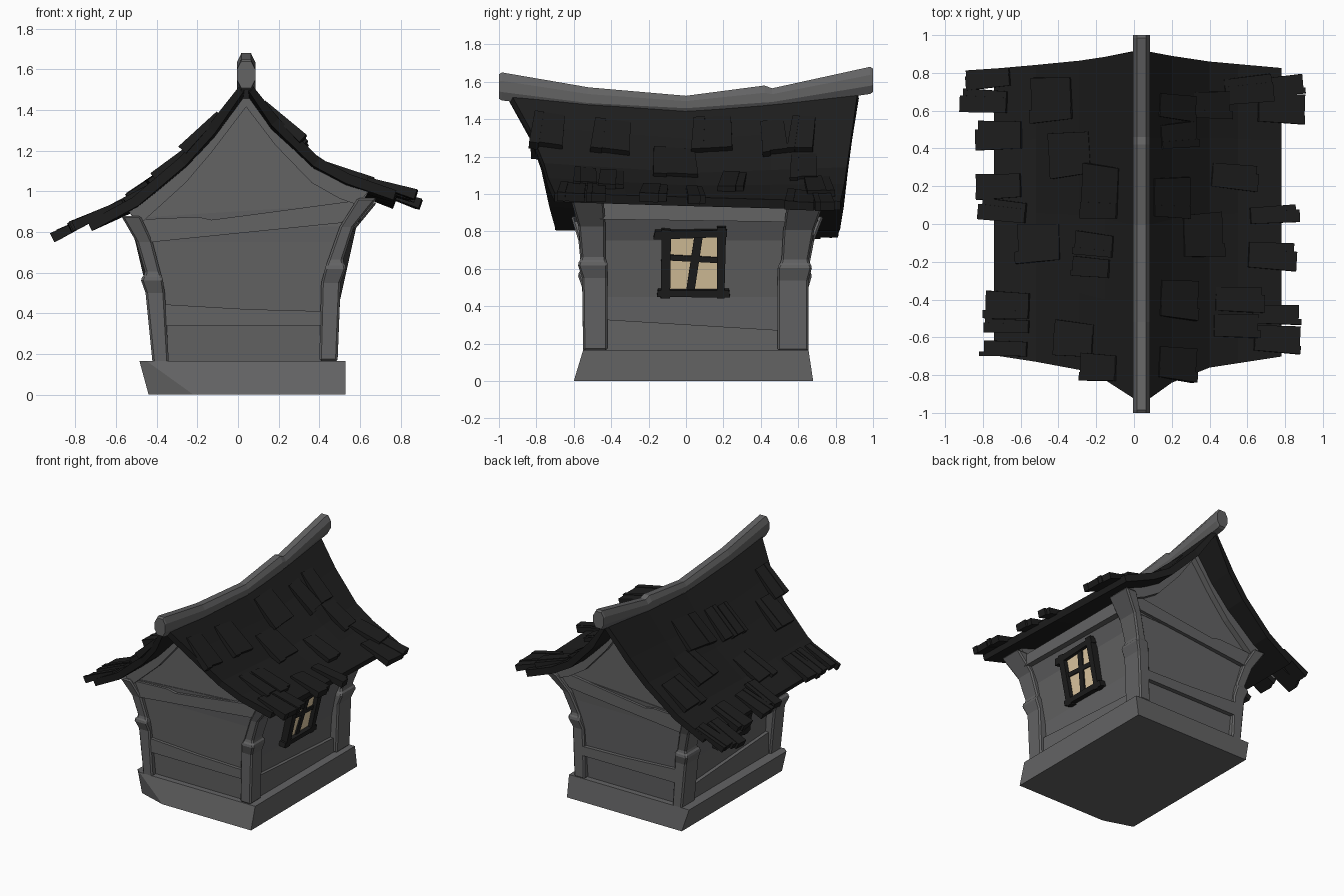
import bpy, bmesh, math, random
from mathutils import Vector

if "Cube" in bpy.data.objects:
    bpy.data.objects.remove(bpy.data.objects["Cube"])

random.seed(4)


def material(name, rgb):
    m = bpy.data.materials.new(name)
    m.diffuse_color = (*rgb, 1)
    m.use_nodes = True
    m.node_tree.nodes["Principled BSDF"].inputs["Base Color"].default_value = m.diffuse_color
    return m


GREY = material("weathered grey", (0.125, 0.125, 0.127))
DARK = material("charcoal roof", (0.0125, 0.0125, 0.0125))
TAN = material("window glow", (0.76, 0.6, 0.37))


def build(name, solids, mat, bevel=0):
    """One object from solids; each solid is a list of equal-length rings, capped at both ends."""
    bm = bmesh.new()
    for rings in solids:
        vs = [[bm.verts.new(p) for p in r] for r in rings]
        n = len(vs[0])
        for a, b in zip(vs, vs[1:]):
            for i in range(n):
                bm.faces.new((a[i], a[(i + 1) % n], b[(i + 1) % n], b[i]))
        bm.faces.new(vs[0][::-1])
        bm.faces.new(vs[-1])
    bmesh.ops.recalc_face_normals(bm, faces=bm.faces)
    me = bpy.data.meshes.new(name)
    bm.to_mesh(me)
    bm.free()
    me.materials.append(mat)
    ob = bpy.data.objects.new(name, me)
    bpy.context.collection.objects.link(ob)
    if bevel:
        mod = ob.modifiers.new("bevel", 'BEVEL')
        mod.width, mod.segments = bevel, 1
    return ob


def slab_y(pts, a, b):      # outline in x,z pushed along y
    return [[(x, d, z) for x, z in pts] for d in (a, b)]


def slab_x(pts, a, b):      # outline in y,z pushed along x
    return [[(d, y, z) for y, z in pts] for d in (a, b)]


def lerp(table, x):
    """Piecewise linear lookup, extrapolated past the ends."""
    i = 0
    while i < len(table) - 2 and x > table[i + 1][0]:
        i += 1
    (x0, y0), (x1, y1) = table[i], table[i + 1]
    return y0 + (y1 - y0) * (x - x0) / (x1 - x0)


# ---- roof surface: lopsided curved profile, sagging ridge
RIDGE = 0.04
PROFILE = [(-0.74, 0.85), (-0.52, 0.97), (-0.29, 1.165), (-0.15, 1.32), (RIDGE, 1.56),
           (0.2, 1.36), (0.4, 1.165), (0.55, 1.085), (0.78, 1.005)]
FRONT = [(0, -0.95), (0.16, -0.84), (0.36, -0.76), (0.75, -0.70)]
BACK = [(0, 0.92), (0.16, 0.89), (0.36, 0.86), (0.75, 0.825)]


def roof_z(x, y):
    d = abs(x - RIDGE)
    f, b = lerp(FRONT, d), lerp(BACK, d)
    t = min(1, max(0, (y - f) / (b - f)))
    w = max(0, 1 - d / 0.75)
    z = lerp(PROFILE, x) - 0.08 * w * (1 - abs(2 * t - 1))
    return z - (0.045 * t * (1 - w) if x > RIDGE else 0)


bm = bmesh.new()
cols = []
for x, _ in PROFILE:
    d = abs(x - RIDGE)
    f, b = lerp(FRONT, d), lerp(BACK, d)
    ys = [f + (b - f) * k / 4 for k in range(5)]
    cols.append([bm.verts.new((x, y, roof_z(x, y))) for y in ys])
for a, b in zip(cols, cols[1:]):
    for j in range(4):
        bm.faces.new((a[j], b[j], b[j + 1], a[j + 1]))
me = bpy.data.meshes.new("roof")
bm.to_mesh(me)
bm.free()
me.materials.append(DARK)
roof = bpy.data.objects.new("roof", me)
bpy.context.collection.objects.link(roof)
mod = roof.modifiers.new("thickness", 'SOLIDIFY')
mod.thickness, mod.offset = 0.05, -1

# ---- shingles: (x, y, width) on the two slopes, each a pair of uneven boards
LEFT = [(-0.43, 0.66, 0.23), (-0.33, 0.37, 0.23), (-0.17, 0.17, 0.28), (-0.5, -0.1, 0.2),
        (-0.2, -0.11, 0.12), (-0.22, -0.23, 0.1), (-0.31, -0.61, 0.18), (-0.18, -0.76, 0.14),
        (-0.77, 0.77, 0.1), (-0.785, 0.65, 0.12), (-0.71, 0.47, 0.15), (-0.715, 0.2, 0.13),
        (-0.69, 0.07, 0.11), (-0.67, -0.43, 0.14), (-0.67, -0.54, 0.07), (-0.68, -0.66, 0.08)]
RIGHT = [(0.22, 0.62, 0.13), (0.23, 0.47, 0.13), (0.4, 0.63, 0.14), (0.6, 0.71, 0.14),
         (0.53, 0.25, 0.13), (0.36, -0.06, 0.23), (0.19, 0.14, 0.21), (0.23, -0.4, 0.2),
         (0.55, -0.4, 0.13), (0.54, -0.54, 0.12), (0.22, -0.74, 0.17), (0.77, 0.73, 0.1),
         (0.78, 0.61, 0.15), (0.74, 0.05, 0.09), (0.73, -0.17, 0.14), (0.75, -0.48, 0.1),
         (0.76, -0.61, 0.14)]


def shingle(x, y, w, side):
    e = 0.06
    slope = (roof_z(x + side * e, y) - roof_z(x - side * e, y)) / (2 * e)
    down = Vector((side, 0, slope * 0.92)).normalized()
    across = Vector((0, 1, (roof_z(x, y + e) - roof_z(x, y - e)) / (2 * e))).normalized()
    yaw = random.uniform(-0.1, 0.1)
    down, across = down + across * yaw, across - down * yaw
    up = down.cross(across) * side
    out = []
    split = random.choice((-0.2, 0.2)) * w
    for lo, hi, end, lift in ((-w / 2, split, 0.13, 0.03), (split, w / 2, 0.12, 0.026)):
        end += random.uniform(-0.01, 0.01)
        c = Vector((x, y, roof_z(x, y)))
        out.append([[c + down * s + across * a * (1.05 if s > 0 else 0.95) + up * h
                     for s, h in ((-0.13, -0.005), (end, -0.015), (end, lift + 0.005), (-0.13, lift - 0.01))]
                    for a in (lo, hi)])
    return out


build("roof_shingles", [s for row, side in ((LEFT, -1), (RIGHT, 1))
                        for p in row for s in shingle(*p, side)], DARK)

# ---- ridge beam: faceted section following the sag (y, bottom, top)
rings = []
for y, b, t in [(-1, 1.51, 1.64), (-0.985, 1.5, 1.65), (-0.52, 1.45, 1.57), (0, 1.43, 1.525),
                (0.42, 1.45, 1.58), (0.46, 1.46, 1.565), (0.985, 1.535, 1.68), (1, 1.545, 1.67)]:
    h = (t - b) * 0.3
    rings.append([(RIDGE + u, y, z) for u, z in ((-0.024, t), (0.024, t), (0.045, t - h),
                 (0.045, b + h), (0.024, b), (-0.024, b), (-0.045, b + h), (-0.045, t - h))])
build("ridge_beam", [rings], GREY)

# ---- plinth with chipped front left corner
low = [(-0.44, -0.53), (-0.22, -0.6), (0.53, -0.6), (0.53, 0.68), (-0.44, 0.68)]
top = [(-0.485, -0.52), (-0.45, -0.55), (0.53, -0.55), (0.53, 0.655), (-0.485, 0.655)]
build("plinth", [[[(x, y, 0) for x, y in low], [(x, y, 0.165) for x, y in top]]], GREY)

# ---- flared wall body
WALL_R = [(0.15, 0.43), (0.45, 0.45), (0.75, 0.51), (0.94, 0.6)]
WALL_L = [(0.15, -0.37), (0.45, -0.385), (0.75, -0.445), (0.87, -0.5)]
rings = []
for (zr, xr), (zl, xl), k in zip(WALL_R, WALL_L, (0, 0.35, 0.7, 1)):
    f, b = -0.505 - 0.05 * k, 0.61 + 0.055 * k
    rings.append([(xl, f, zl), (xr, f, zr), (xr, b, zr), (xl, b, zl)])
build("walls", [rings], GREY)

# ---- gables, rake trims and cross boards on both ends
for end, face, depth in (("front", -0.55, 1), ("back", 0.66, -1)):
    xs = [-0.55, -0.52, -0.29, -0.15, RIDGE, 0.2, 0.4, 0.55, 0.65]
    edge = [(x, roof_z(x, face) - 0.03) for x in xs]
    build(end + "_gable", [slab_y(edge + [(0.55, 0.83), (-0.47, 0.8)], face, face + 0.1 * depth)], GREY)
    trim = edge + [(x * 0.9 + 0.004, z - 0.08) for x, z in reversed(edge)]
    build(end + "_rake_trim", [slab_y(trim, face - 0.045 * depth, face + 0.05 * depth)], GREY)
    board = [(-0.43, 0.75), (0.51, 0.845), (0.62, 0.96), (0.1, 0.89), (-0.13, 0.86), (-0.2, 0.875), (-0.52, 0.86)]
    build(end + "_upper_board", [slab_y(board, face - 0.022 * depth, face + 0.08 * depth)], GREY)
    board = [(-0.37, 0.34), (0.42, 0.34), (0.43, 0.41), (0.05, 0.42), (-0.38, 0.445)]
    build(end + "_lower_board", [slab_y(board, face + 0.005 * depth, face + 0.1 * depth)], GREY)

# ---- side boards
low = [(-0.45, 0.15), (0.53, 0.15), (0.53, 0.27), (-0.45, 0.33)]
high = [(-0.46, 0.865), (0.56, 0.85), (0.56, 0.95), (-0.46, 0.95)]
build("right_lower_board", [slab_x(low, 0.38, 0.465)], GREY)
build("right_upper_board", [slab_x(high, 0.5, 0.605)], GREY)
build("left_lower_board", [slab_x(low, -0.32, -0.405)], GREY)
build("left_upper_board", [slab_x([(y, z - 0.09) for y, z in high], -0.4, -0.51)], GREY)

# ---- corner posts: (outer, inner) at each height, with a worn step half way
HEIGHTS = (0.15, 0.5, 0.57, 0.595, 0.75, 0.88)
POST_X = {"left": [(-0.42, -0.34), (-0.455, -0.36), (-0.48, -0.37), (-0.455, -0.38), (-0.5, -0.42), (-0.575, -0.48)],
          "right": [(0.49, 0.40), (0.505, 0.41), (0.535, 0.43), (0.515, 0.44), (0.57, 0.5), (0.685, 0.59)]}
POST_Y = {"front": [(-0.55, -0.42), (-0.555, -0.42), (-0.58, -0.42), (-0.56, -0.43), (-0.575, -0.43), (-0.615, -0.44)],
          "back": [(0.655, 0.49), (0.655, 0.49), (0.675, 0.49), (0.655, 0.51), (0.685, 0.52), (0.735, 0.54)]}
for sx, px in POST_X.items():
    for sy, py in POST_Y.items():
        rings = []
        for z, (xo, xi), (yo, yi) in zip(HEIGHTS, px, py):
            zz = z * (1.1 if sy == "front" else 1.075) if sx == "right" else z
            rings.append([(xo, yo, zz), (xi, yo, zz), (xi, yi, zz), (xo, yi, zz)])
        build(f"{sy}_{sx}_post", [rings], GREY, bevel=0.01)

# ---- crooked windows on both side walls, leaning with the wall
BARS = [[(-0.135, 0.45), (-0.085, 0.45), (-0.08, 0.815), (-0.13, 0.82)],
        [(0.165, 0.45), (0.205, 0.45), (0.215, 0.83), (0.165, 0.83)],
        [(-0.175, 0.765), (0.22, 0.78), (0.22, 0.815), (-0.165, 0.81)],
        [(-0.155, 0.46), (0.235, 0.455), (0.23, 0.495), (-0.15, 0.495)],
        [(0.0, 0.48), (0.045, 0.48), (0.09, 0.78), (0.045, 0.78)],
        [(-0.1, 0.65), (0.18, 0.635), (0.18, 0.665), (-0.1, 0.68)]]
PANE = [(-0.1, 0.48), (0.18, 0.48), (0.18, 0.79), (-0.1, 0.79)]
for side, s, x0, x1 in (("right", 1, 0.455, 0.535), ("left", -1, -0.39, -0.475)):
    v = Vector((x1 - x0, 0, 0.36)).normalized()
    n = Vector((v.z, 0, -v.x)) * s

    def panel(pts, a, b):
        return [[Vector((x0 + (x1 - x0) * (z - 0.46) / 0.36, y, z)) + n * d for y, z in pts] for d in (a, b)]

    build(side + "_window_frame", [panel(p, -0.02, 0.045 if i < 4 else 0.025) for i, p in enumerate(BARS)], DARK)
    build(side + "_window_pane", [panel(PANE, 0.006, 0.014)], TAN)
